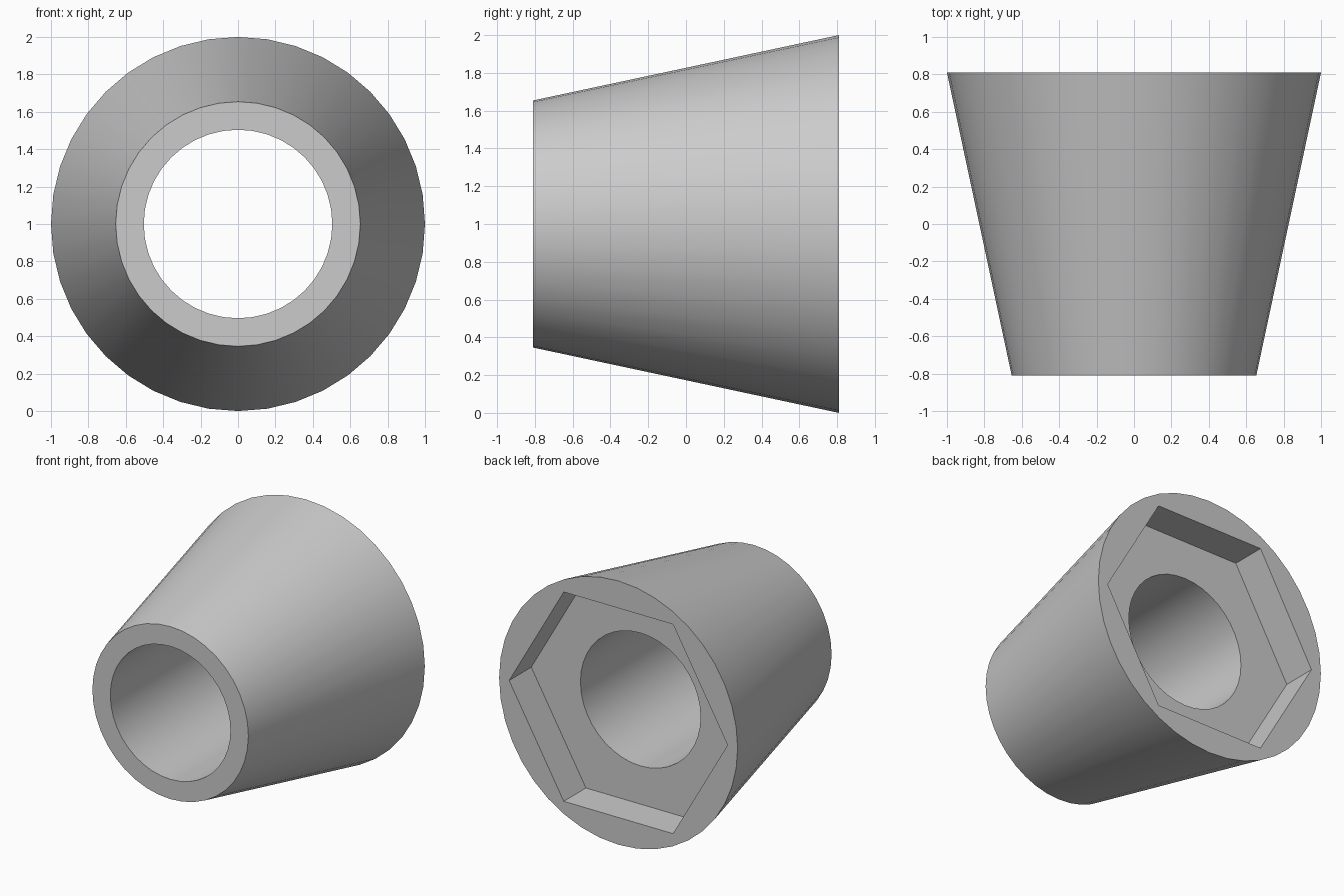
import bpy
import bmesh
from math import cos, sin, tau

cube = bpy.data.objects.get("Cube")
if cube:
    bpy.data.objects.remove(cube, do_unlink=True)

SIDES = 40
FRONT, BACK, FLOOR = -0.81, 0.81, 0.545

grey = bpy.data.materials.new("plain grey")
grey.use_nodes = True
colour = (0.6, 0.6, 0.6, 1)
grey.diffuse_color = colour
grey.node_tree.nodes["Principled BSDF"].inputs["Base Color"].default_value = colour

bm = bmesh.new()


def ring(radius, y, sides=SIDES):
    """Closed loop of edges around the y axis, with a corner on +x."""
    verts = [bm.verts.new((radius * cos(tau * i / sides), y,
                           1 + radius * sin(tau * i / sides)))
             for i in range(sides)]
    edges = [bm.edges.new((verts[i - 1], verts[i])) for i in range(sides)]
    return verts, edges


def wall(a, b):
    """Quads between two rings with equal side counts."""
    for i in range(len(a[0])):
        bm.faces.new((a[0][i - 1], a[0][i], b[0][i], b[0][i - 1]))


def flat_ring(a, b):
    """Flat surface between an outer loop and an inner loop."""
    bmesh.ops.triangle_fill(bm, edges=a[1] + b[1], use_beauty=True)


# Tapered body and round bore
front_outer = ring(0.654, FRONT)
front_bore = ring(0.504, FRONT)
back_outer = ring(1.0, BACK)
floor_bore = ring(0.504, FLOOR)

# Hexagonal pocket in the wide end
hex_rim = ring(0.916, BACK, 6)
hex_floor = ring(0.916, FLOOR, 6)

wall(front_outer, back_outer)
wall(front_outer, front_bore)
wall(front_bore, floor_bore)
wall(hex_rim, hex_floor)
flat_ring(back_outer, hex_rim)
flat_ring(hex_floor, floor_bore)
bmesh.ops.recalc_face_normals(bm, faces=bm.faces[:])

mesh = bpy.data.meshes.new("tapered_bushing")
bm.to_mesh(mesh)
bm.free()
mesh.materials.append(grey)
body = bpy.data.objects.new("tapered_bushing", mesh)
bpy.context.collection.objects.link(body)

# Smooth round walls, crisp rims and pocket corners
bpy.ops.object.select_all(action="DESELECT")
body.select_set(True)
bpy.context.view_layer.objects.active = body
bpy.ops.object.shade_smooth_by_angle(angle=0.52)
